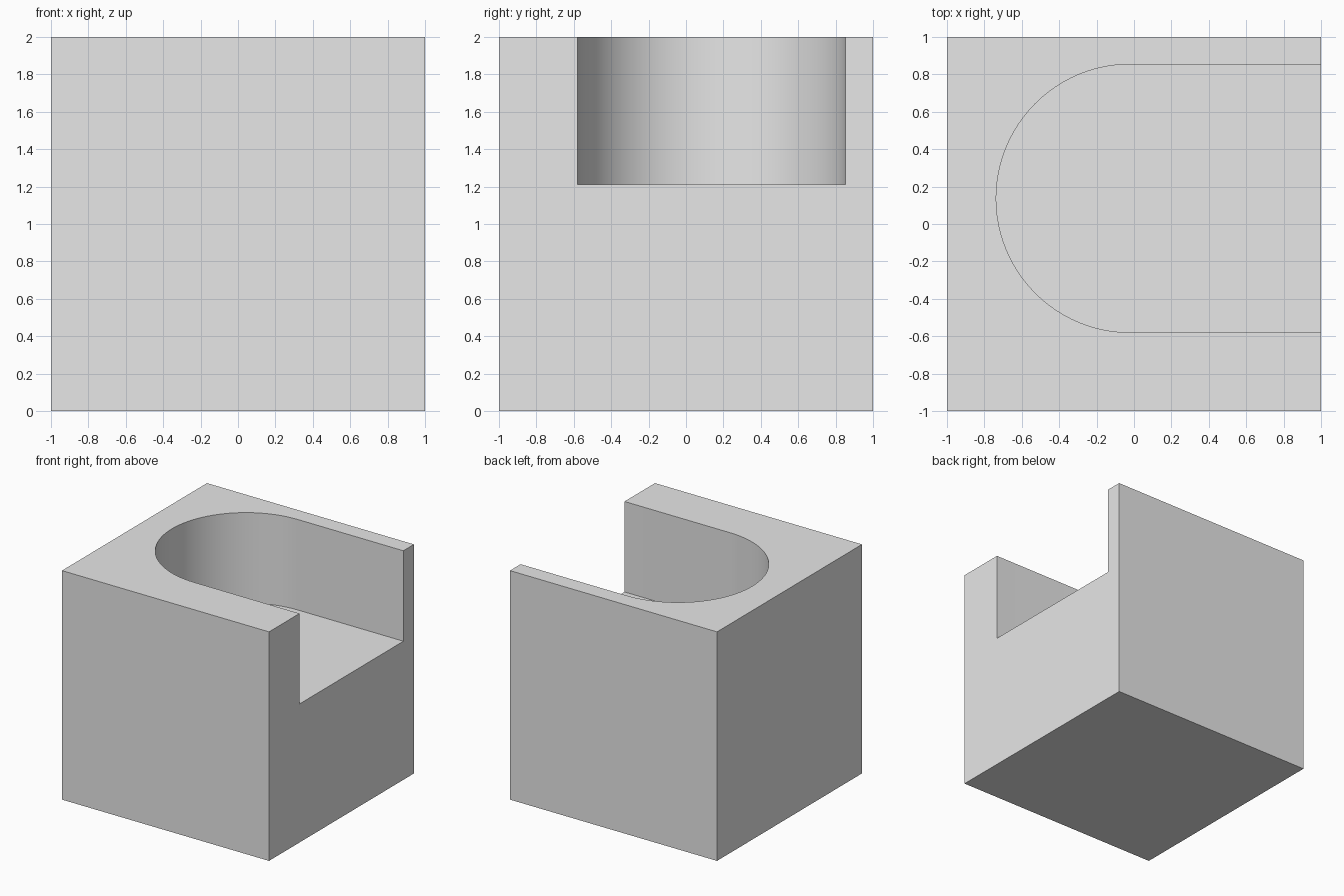
import bpy
import bmesh
from math import cos, sin, pi, radians

default = bpy.data.objects.get("Cube")
if default:
    bpy.data.objects.remove(default, do_unlink=True)

SIZE = 2.0
SLOT_X, SLOT_Y, SLOT_R = -0.02, 0.137, 0.717   # centre and radius of the round end
SLOT_FLOOR = 1.21
ARC_STEPS = 48

grey = bpy.data.materials.new("plain_grey")
grey.use_nodes = True
colour = (0.8, 0.8, 0.8, 1.0)
grey.diffuse_color = colour
grey.node_tree.nodes["Principled BSDF"].inputs["Base Color"].default_value = colour


def prism(name, outline, bottom, top):
    """Extrude a counter-clockwise outline upward into a closed solid."""
    bm = bmesh.new()
    base = bm.faces.new([bm.verts.new((x, y, bottom)) for x, y in outline])
    grown = bmesh.ops.extrude_face_region(bm, geom=[base])
    verts = [g for g in grown["geom"] if isinstance(g, bmesh.types.BMVert)]
    bmesh.ops.translate(bm, verts=verts, vec=(0, 0, top - bottom))
    bmesh.ops.recalc_face_normals(bm, faces=bm.faces)
    mesh = bpy.data.meshes.new(name)
    bm.to_mesh(mesh)
    bm.free()
    mesh.materials.append(grey)
    obj = bpy.data.objects.new(name, mesh)
    bpy.context.collection.objects.link(obj)
    return obj


# Solid cube
h = SIZE / 2
block = prism("slotted_block", [(-h, -h), (h, -h), (h, h), (-h, h)], 0, SIZE)

# Round-ended slot, open at the top and on the +x side
arc = [pi / 2 + pi * i / ARC_STEPS for i in range(ARC_STEPS + 1)]
outline = [(SLOT_X + SLOT_R * cos(a), SLOT_Y + SLOT_R * sin(a)) for a in arc]
outline += [(h + 0.5, SLOT_Y - SLOT_R), (h + 0.5, SLOT_Y + SLOT_R)]
cutter = prism("slot_cutter", outline, SLOT_FLOOR, SIZE + 0.5)
cutter.hide_render = True

cut = block.modifiers.new("slot", 'BOOLEAN')
cut.operation = 'DIFFERENCE'
cut.solver = 'EXACT'
cut.object = cutter

# Bake the cut, drop the cutter and smooth the curved wall
bpy.ops.object.select_all(action='DESELECT')
block.select_set(True)
bpy.context.view_layer.objects.active = block
bpy.ops.object.modifier_apply(modifier=cut.name)
bpy.data.objects.remove(cutter, do_unlink=True)
bpy.ops.object.shade_smooth_by_angle(angle=radians(30))
